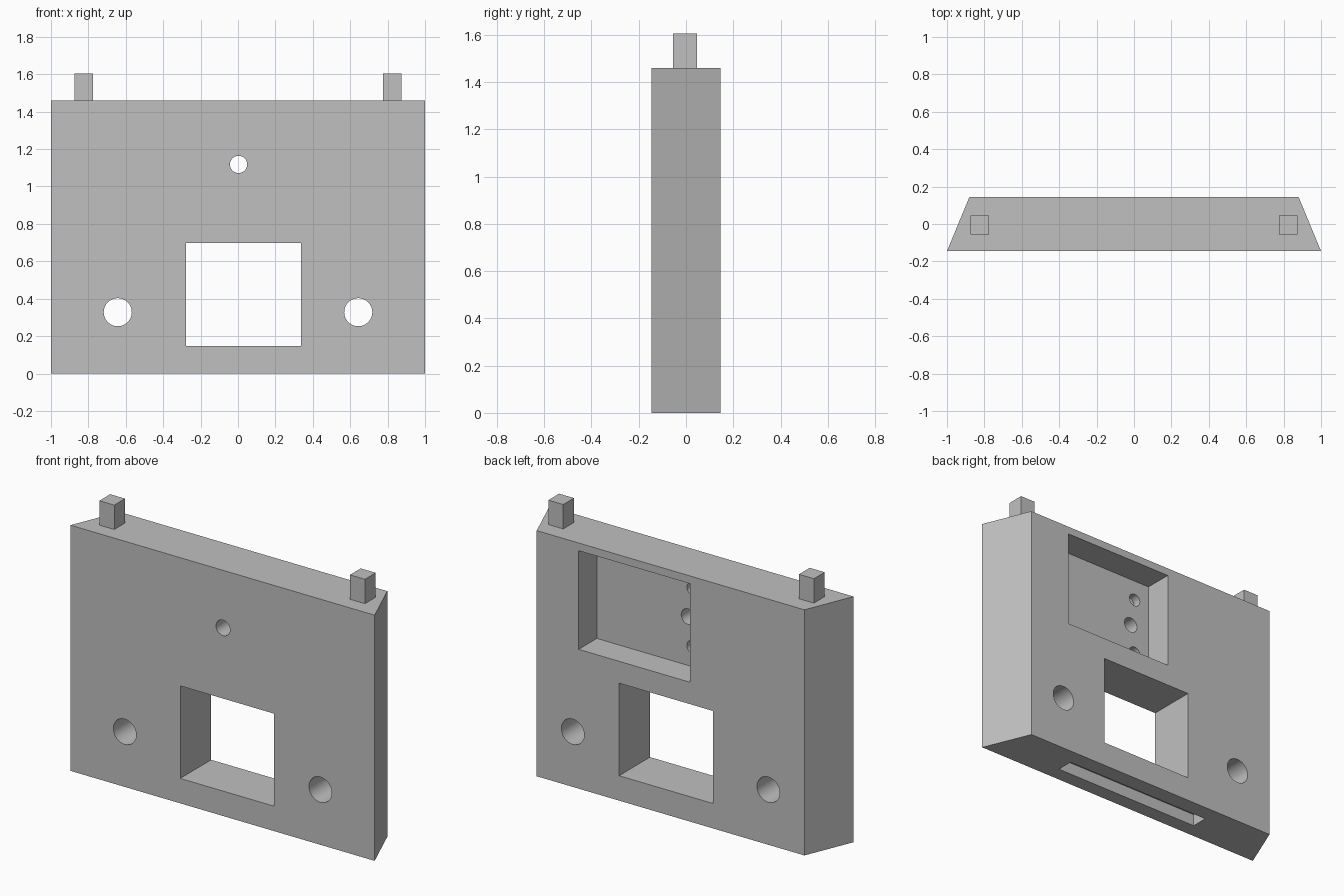
import bpy
import bmesh
import math
from mathutils import Matrix

if "Cube" in bpy.data.objects:
    bpy.data.objects.remove(bpy.data.objects["Cube"])

gray = bpy.data.materials.new("plain_gray")
gray.use_nodes = True
color = (0.53, 0.53, 0.53, 1)
gray.diffuse_color = color
gray.node_tree.nodes["Principled BSDF"].inputs["Base Color"].default_value = color

HALF = 0.145     # half thickness of the panel
HEIGHT = 1.46
FLOOR = -0.025   # y of the rear pocket floor


def add_object(name, bm):
    bmesh.ops.recalc_face_normals(bm, faces=bm.faces)
    mesh = bpy.data.meshes.new(name)
    bm.to_mesh(mesh)
    bm.free()
    mesh.materials.append(gray)
    obj = bpy.data.objects.new(name, mesh)
    bpy.context.collection.objects.link(obj)
    return obj


def box(name, x, y, z):
    bm = bmesh.new()
    bmesh.ops.create_cube(bm, size=1)
    for v in bm.verts:
        v.co = [r[0] if c < 0 else r[1] for c, r in zip(v.co, (x, y, z))]
    return add_object(name, bm)


def rod(name, x, z, radius, y):
    bm = bmesh.new()
    place = Matrix.Translation((x, sum(y) / 2, z)) @ Matrix.Rotation(math.pi / 2, 4, "X")
    bmesh.ops.create_cone(bm, cap_ends=True, segments=48, radius1=radius,
                          radius2=radius, depth=y[1] - y[0], matrix=place)
    return add_object(name, bm)


def cut(target, cutter):
    cutter.hide_render = True
    mod = target.modifiers.new("cut", "BOOLEAN")
    mod.operation = "DIFFERENCE"
    mod.solver = "EXACT"
    mod.object = cutter
    bpy.context.view_layer.objects.active = target
    bpy.ops.object.modifier_apply(modifier=mod.name)
    bpy.data.objects.remove(cutter)


# Panel with a trapezoid footprint, narrower at the back
bm = bmesh.new()
base = bm.faces.new([bm.verts.new((x, y, 0)) for x, y in
                     ((-1, -HALF), (1, -HALF), (0.88, HALF), (-0.88, HALF))])
top = bmesh.ops.extrude_face_region(bm, geom=[base])["geom"]
bmesh.ops.translate(bm, vec=(0, 0, HEIGHT),
                    verts=[g for g in top if isinstance(g, bmesh.types.BMVert)])
panel = add_object("panel", bm)

# Window, rear pocket and slot under the panel
through = (-0.3, 0.3)
peg_y = (-0.055, 0.046)
cut(panel, box("window_cutter", (-0.278, 0.338), through, (0.148, 0.698)))
cut(panel, box("pocket_cutter", (-0.128, 0.604), (FLOOR, 0.3), (0.828, 1.414)))
cut(panel, box("slot_cutter", (-0.487, 0.508), peg_y, (-0.1, 0.072)))

# Round holes: two large, one small, and two blind ones in the pocket floor
for x in (-0.643, 0.643):
    cut(panel, rod("side_hole_cutter", x, 0.328, 0.075, through))
cut(panel, rod("small_hole_cutter", 0.003, 1.118, 0.046, (-0.3, 0.1)))
for z in (0.945, 1.291):
    cut(panel, rod("blind_hole_cutter", -0.026, z, 0.038, (FLOOR - 0.05, 0.1)))

# Smooth hole walls, crisp edges
bpy.ops.object.select_all(action="DESELECT")
panel.select_set(True)
bpy.context.view_layer.objects.active = panel
bpy.ops.object.shade_smooth_by_angle(angle=math.radians(20))

# Square pegs on the top edge
for name, side in (("left_peg", 1), ("right_peg", -1)):
    box(name, sorted((side * 0.775, side * 0.873)), peg_y, (HEIGHT, 1.605))
